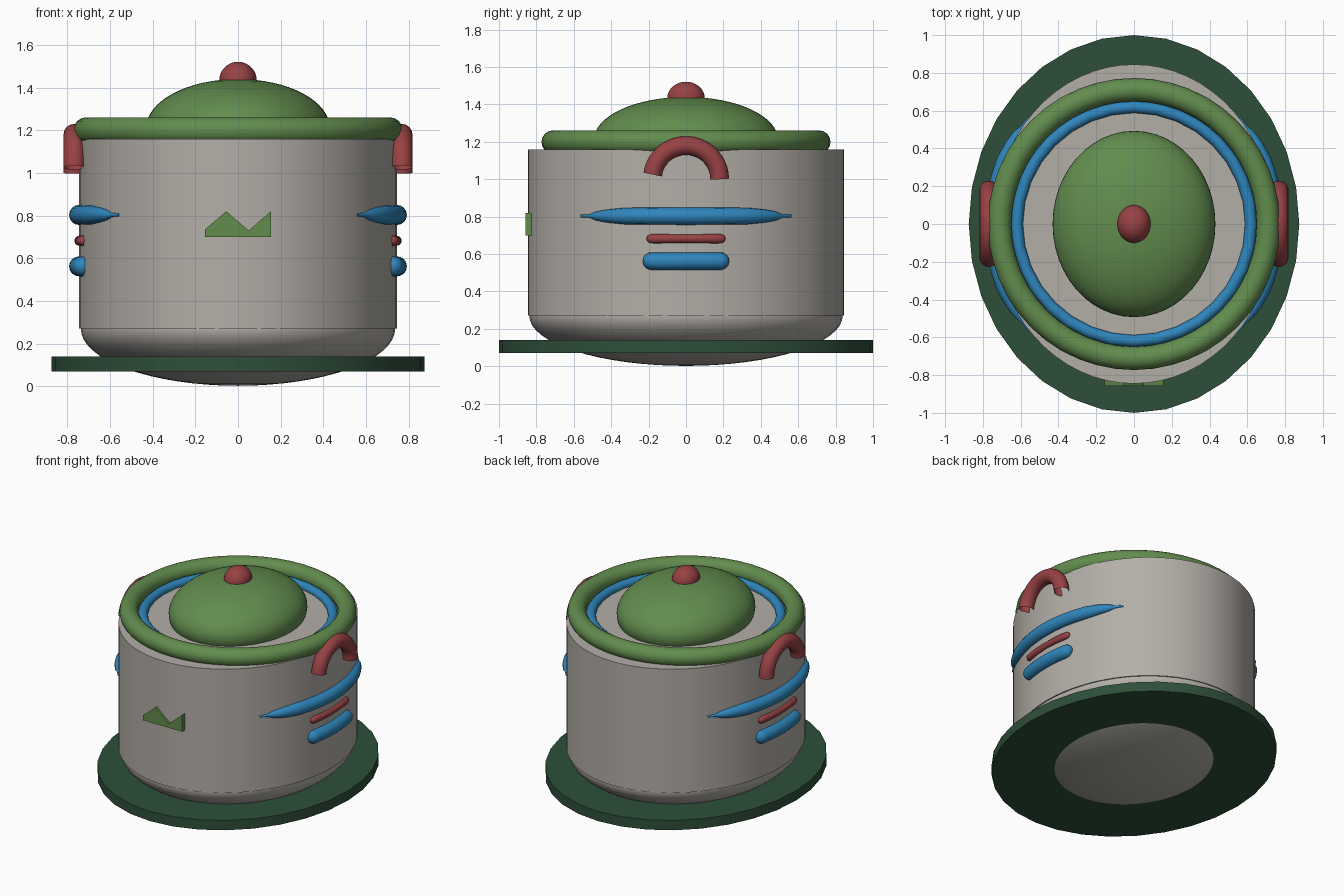
import bpy, bmesh, math
from mathutils import Vector

if "Cube" in bpy.data.objects:
    bpy.data.objects.remove(bpy.data.objects["Cube"])

RX, RY = 0.745, 0.845          # half widths of the oval pot


def material(name, rgb):
    m = bpy.data.materials.new(name)
    m.diffuse_color = (*rgb, 1)
    m.use_nodes = True
    m.node_tree.nodes["Principled BSDF"].inputs["Base Color"].default_value = m.diffuse_color
    return m


GREY = material("warm_grey", (0.45, 0.425, 0.39))
GREEN = material("leaf_green", (0.122, 0.262, 0.076))
DARK = material("dark_green", (0.027, 0.078, 0.042))
RED = material("brick_red", (0.314, 0.054, 0.058))
BLUE = material("sky_blue", (0.028, 0.235, 0.50))


def finish(name, mat, scale=(1, 1, 1), angle=35):
    """Name, scale, colour and shade the active object."""
    o = bpy.context.object
    o.name = name
    o.scale = scale
    o.data.materials.append(mat)
    bpy.ops.object.transform_apply(location=False, rotation=False, scale=True)
    bpy.ops.object.shade_smooth_by_angle(angle=math.radians(angle))
    return o


def cylinder(name, rx, ry, z0, z1, sides, mat):
    bpy.ops.mesh.primitive_cylinder_add(vertices=sides, radius=1, depth=z1 - z0,
                                        location=(0, 0, (z0 + z1) / 2))
    return finish(name, mat, (rx, ry, 1))


def ellipsoid(name, radii, z, mat):
    bpy.ops.mesh.primitive_uv_sphere_add(segments=48, ring_count=32, radius=1,
                                         location=(0, 0, z))
    return finish(name, mat, radii)


def ring(name, major, minor, z, segments, mat):
    bpy.ops.mesh.primitive_torus_add(major_radius=major, minor_radius=minor,
                                     major_segments=segments, minor_segments=16,
                                     location=(0, 0, z))
    return finish(name, mat, angle=60)


def from_bmesh(name, bm, mat, angle):
    bmesh.ops.recalc_face_normals(bm, faces=bm.faces)
    me = bpy.data.meshes.new(name)
    bm.to_mesh(me)
    bm.free()
    o = bpy.data.objects.new(name, me)
    bpy.context.collection.objects.link(o)
    bpy.ops.object.select_all(action='DESELECT')
    o.select_set(True)
    bpy.context.view_layer.objects.active = o
    return finish(name, mat, angle=angle)


def sweep(name, path, radii, mat, side_axis, capped=True, sides=16):
    """Round tube along a path with a radius at each point."""
    bm = bmesh.new()
    rings = []
    for i, p in enumerate(path):
        t = (path[min(i + 1, len(path) - 1)] - path[max(i - 1, 0)]).normalized()
        n = t.cross(side_axis).normalized()
        rings.append([bm.verts.new(p + radii[i] * (math.cos(a) * n + math.sin(a) * side_axis))
                      for a in (2 * math.pi * k / sides for k in range(sides))])
    for a, b in zip(rings, rings[1:]):
        for k in range(sides):
            j = (k + 1) % sides
            bm.faces.new((a[k], a[j], b[j], b[k]))
    if capped:
        bm.faces.new(rings[0])
        bm.faces.new(rings[-1])
    return from_bmesh(name, bm, mat, 60)


def wall_stripe(name, side, z, half_profile, mat):
    """Tube hugging the oval wall; half_profile lists (y, radius) from the tip to the middle."""
    prof = half_profile + [(-y, r) for y, r in reversed(half_profile[:-1])]
    # subdivide so that the tube follows the curved wall
    pts = [prof[0]]
    for (y0, r0), (y1, r1) in zip(prof, prof[1:]):
        n = max(1, math.ceil((y1 - y0) / 0.05))
        pts += [(y0 + (y1 - y0) * k / n, r0 + (r1 - r0) * k / n) for k in range(1, n + 1)]
    path = [Vector((side * RX * math.sqrt(1 - (y / RY) ** 2), y, z)) for y, r in pts]
    sweep(name, path, [r for y, r in pts], mat, Vector((0, 0, 1)))


def capsule(half, r):
    """Half profile of a round-ended bar."""
    ends = [(-half + r - r * math.cos(a), max(r * math.sin(a), 0.001))
            for a in (math.pi / 2 * k / 6 for k in range(7))]
    return ends + [(0, r)]


# Pot: straight oval wall over a rounded base
cylinder("pot_wall", RX, RY, 0.27, 1.16, 64, GREY)
ellipsoid("pot_base", (0.737, 0.838, 0.268), 0.27, GREY)

# Oval stand around the base
cylinder("stand_plate", 0.875, 1.0, 0.07, 0.14, 32, DARK)

# Rim rings, domed lid and knob
ring("rim_ring", 0.711, 0.062, 1.199, 48, GREEN)
ring("inner_ring", 0.62, 0.032, 1.17, 32, BLUE)
ellipsoid("lid_dome", (0.431, 0.493, 0.23), 1.21, GREEN)
ellipsoid("lid_knob", (0.088, 0.1, 0.088), 1.433, RED)

# Matching handles and stripes on both sides
for side, label in ((1, "right"), (-1, "left")):
    arc = [math.radians(172) * k / 24 for k in range(25)]
    path = [Vector((side * 0.768, 0.18 * math.cos(a), 1.0 + 0.18 * math.sin(a))) for a in arc]
    sweep(label + "_handle", path, [0.05] * 25, RED, Vector((1, 0, 0)), capped=False)

    wall_stripe(label + "_long_stripe", side, 0.803,
                [(-0.56, 0.007), (-0.515, 0.009), (-0.48, 0.024), (-0.42, 0.035),
                 (-0.33, 0.044), (0, 0.047)], BLUE)
    wall_stripe(label + "_thin_stripe", side, 0.682,
                [(-0.21, 0.004), (-0.205, 0.016), (-0.19, 0.024), (-0.16, 0.025),
                 (0, 0.022)], RED)
    wall_stripe(label + "_short_stripe", side, 0.562, capsule(0.23, 0.047), BLUE)

# Two-peaked badge on the front wall
bm = bmesh.new()
outline = [(-0.155, 0.70), (0.155, 0.70), (0.155, 0.82), (0.05, 0.73),
           (-0.055, 0.82), (-0.155, 0.735)]
face = bm.faces.new([bm.verts.new((x, -0.858, z)) for x, z in outline])
ext = bmesh.ops.extrude_face_region(bm, geom=[face], use_keep_orig=True)
for v in ext["geom"]:
    if isinstance(v, bmesh.types.BMVert):
        v.co.y = -0.80
from_bmesh("front_badge", bm, GREEN, 20)
